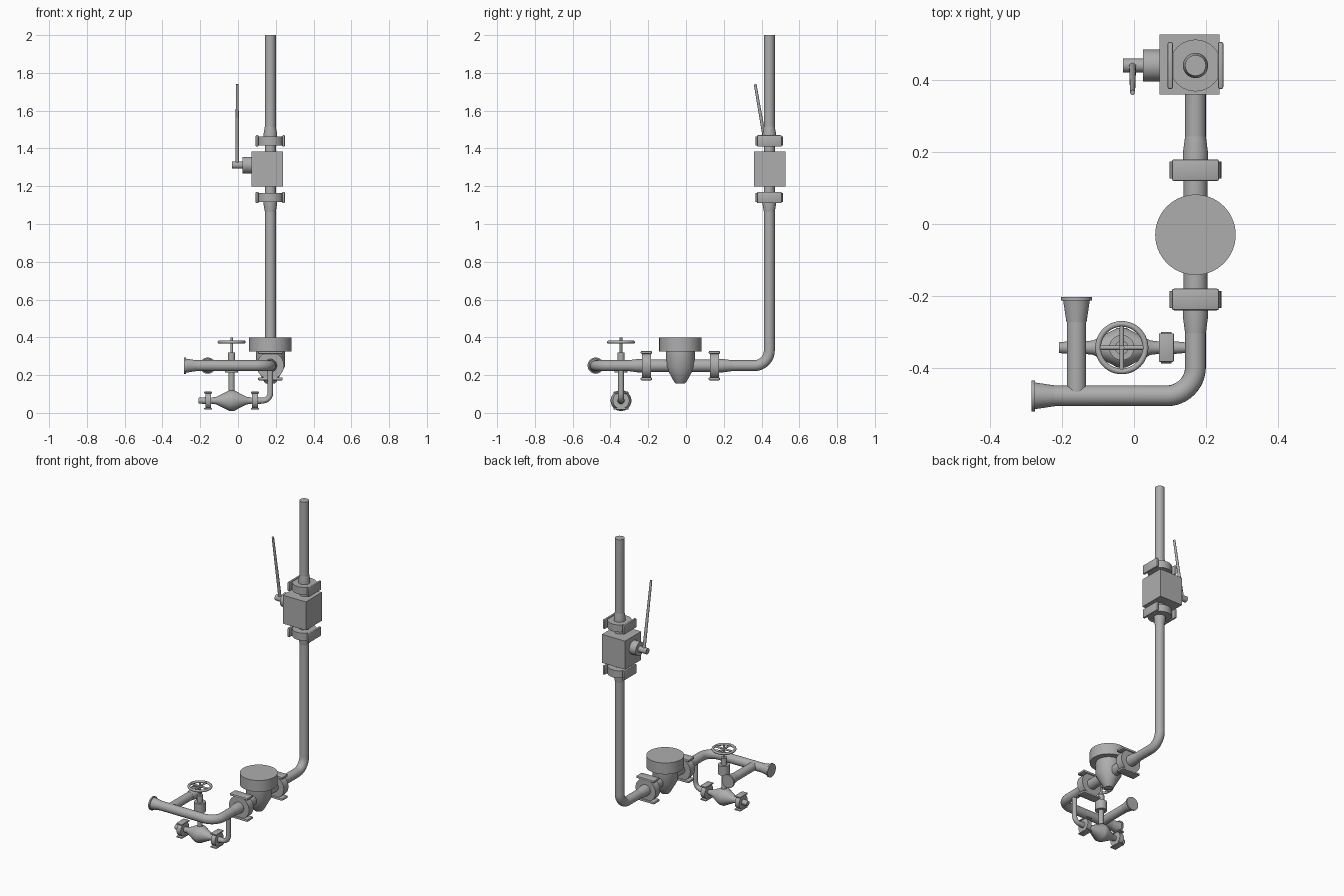
import bpy, bmesh, math
from mathutils import Vector, Matrix

if "Cube" in bpy.data.objects:
    bpy.data.objects.remove(bpy.data.objects["Cube"])

steel = bpy.data.materials.new("grey_steel")
GREY = (0.42, 0.42, 0.42, 1)
steel.diffuse_color = GREY
steel.use_nodes = True
steel.node_tree.nodes["Principled BSDF"].inputs["Base Color"].default_value = GREY
X, Y, Z = Vector((1, 0, 0)), Vector((0, 1, 0)), Vector((0, 0, 1))


def finish(name, mesh):
    obj = bpy.data.objects.new(name, mesh)
    bpy.context.collection.objects.link(obj)
    mesh.materials.clear()
    mesh.materials.append(steel)
    bpy.ops.object.select_all(action='DESELECT')
    obj.select_set(True)
    bpy.context.view_layer.objects.active = obj
    bpy.ops.object.shade_smooth_by_angle(angle=math.radians(35))
    return obj


def from_bm(name, bm):
    bmesh.ops.recalc_face_normals(bm, faces=bm.faces)
    mesh = bpy.data.meshes.new(name)
    bm.to_mesh(mesh)
    bm.free()
    return finish(name, mesh)


def lathe(name, origin, axis, profile, segments=40):
    """Turned part: profile is (distance along axis, radius)."""
    bm = bmesh.new()
    turn = Z.rotation_difference(axis).to_matrix()
    rings = []
    for d, r in profile:
        rings.append([bm.verts.new(Vector(origin) + turn @ Vector(
            (r * math.cos(a), r * math.sin(a), d)))
            for a in (math.tau * i / segments for i in range(segments))])
    for lo, hi in zip(rings, rings[1:]):
        for i in range(segments):
            j = (i + 1) % segments
            bm.faces.new((lo[i], lo[j], hi[j], hi[i]))
    bm.faces.new(rings[0])
    bm.faces.new(rings[-1])
    return from_bm(name, bm)


def rod(name, start, end, radius, tip=None):
    v = Vector(end) - Vector(start)
    return lathe(name, start, v.normalized(),
                 [(0, radius), (v.length, tip or radius)])


def box(name, centre, size, bevel=0):
    bm = bmesh.new()
    bmesh.ops.create_cube(bm, size=1, matrix=Matrix.Translation(centre) @ Matrix.Diagonal((*size, 1)))
    if bevel:
        bmesh.ops.bevel(bm, geom=bm.edges[:], offset=bevel, segments=2,
                        profile=0.5, affect='EDGES')
    return from_bm(name, bm)


def pipe(name, corners, radius, bend):
    """Round pipe with an arc at every inner corner."""
    pts = [Vector(c) for c in corners]
    path = [pts[0]]
    for a, b, c in zip(pts, pts[1:], pts[2:]):
        u, w = (a - b).normalized(), (c - b).normalized()
        hub = b + (u + w) * bend
        for i in range(13):
            t = math.pi / 2 * i / 12
            path.append(hub - w * bend * math.cos(t) - u * bend * math.sin(t))
    path.append(pts[-1])
    curve = bpy.data.curves.new(name, 'CURVE')
    curve.dimensions = '3D'
    curve.bevel_depth = radius
    curve.bevel_resolution = 8
    curve.use_fill_caps = True
    spline = curve.splines.new('POLY')
    spline.points.add(len(path) - 1)
    for p, co in zip(spline.points, path):
        p.co = (*co, 1)
    temp = bpy.data.objects.new(name, curve)
    mesh = bpy.data.meshes.new_from_object(temp)
    bpy.data.objects.remove(temp)
    return finish(name, mesh)


def clamp(name, centre, axis, side, s=1.0, half=0.024):
    """Round coupling with a flat plate on two opposite sides."""
    c = Vector(centre)
    lathe(name + "_disc", c, axis, [(-half, .072 * s), (half, .072 * s)])
    across = axis.cross(side)
    size = [abs(axis[i]) * (half * 2 + .012) + abs(side[i]) * .015 * s
            + abs(across[i]) * .13 * s for i in range(3)]
    for sign, word in ((-1, "a"), (1, "b")):
        box(f"{name}_plate_{word}", c + side * sign * .07 * s, size, .005 * s)


def flare(name, origin, axis, length=.06, r0=.028, r1=.035):
    lathe(name, origin, axis, [(0, r1), (length * .35, r1), (length, r0)])


# Main pipe run, side branch and flanged mouths
PX, PY, PZ, R = .171, .441, .25, .029
pipe("main_pipe", [(PX, PY, 2), (PX, PY, PZ), (PX, -.478, PZ), (-.28, -.478, PZ)], R, .08)
rod("side_branch", (-.16, -.478, PZ), (-.16, -.21, PZ), .027)
mouth = [(0, .043), (.01, .043), (.01, .037), (.07, .028)]
lathe("left_mouth", (-.285, -.478, PZ), X, mouth)
lathe("branch_mouth", (-.16, -.203, PZ), -Y, mouth)

# Couplings on the vertical and horizontal runs
for word, z, way in (("upper", 1.44, 1), ("lower", 1.14, -1)):
    clamp(word + "_coupling", (PX, PY, z), Z, X)
    flare(word + "_pipe_flare", (PX, PY, z + way * .02), Z * way)
for word, y, way in (("rear", .15, 1), ("front", -.21, -1)):
    clamp(word + "_coupling", (PX, y, PZ), Y, Z)
    flare(word + "_pipe_flare", (PX, y + way * .02, PZ), Y * way, .08)
rod("filter_neck", (PX, -.2, PZ), (PX, .14, PZ), .033)

# Lever valve
box("lever_valve_body", (.155, .444, 1.291), (.167, .167, .186))
rod("lever_hub", (.08, PY, 1.312), (.025, PY, 1.312), .044)
rod("lever_stem", (.03, PY, 1.312), (-.031, PY, 1.312), .019)
rod("lever_handle", (-.004, PY, 1.31), (-.004, .366, 1.74), .01, .007)

# Filter bowl
lathe("filter_bowl", (PX, -.03, 0), Z, [
    (.155, .024), (.165, .033), (.245, .077), (.326, .077), (.326, .112), (.4, .112)], 56)

# Drain line
DY, DZ, VX = -.344, .065, -.034
pipe("drain_pipe", [(PX, DY, PZ), (PX, DY, DZ), (-.2, DY, DZ)], .015, .04)
for word, x, way in (("right", -.158, -1), ("left", .09, 1)):
    clamp(word + "_drain_coupling", (x, DY, DZ), X, Z, .61, .015)
    flare(word + "_drain_flare", (x, DY, DZ), X * way, .05, .015, .018)

# Drain valve with hand wheel
lathe("drain_valve_body", (VX, DY, DZ), X, [
    (-.105, .017), (-.08, .02), (-.012, .055), (.012, .055), (.08, .02), (.105, .017)])
lathe("drain_valve_stem", (VX, DY, 0), Z, [
    (.09, .016), (.215, .016), (.215, .035), (.275, .035), (.275, .019),
    (.32, .019), (.32, .007), (.4, .007)])
bpy.ops.mesh.primitive_torus_add(location=(VX, DY, .375), major_radius=.066,
                                 minor_radius=.008, major_segments=48, minor_segments=12)
wheel = bpy.context.object
wheel.name = "hand_wheel_rim"
wheel.data.materials.append(steel)
bpy.ops.object.shade_smooth_by_angle(angle=math.radians(35))
for word, d in (("x", X), ("y", Y)):
    c = Vector((VX, DY, .375))
    rod("hand_wheel_spoke_" + word, c - d * .066, c + d * .066, .006)
